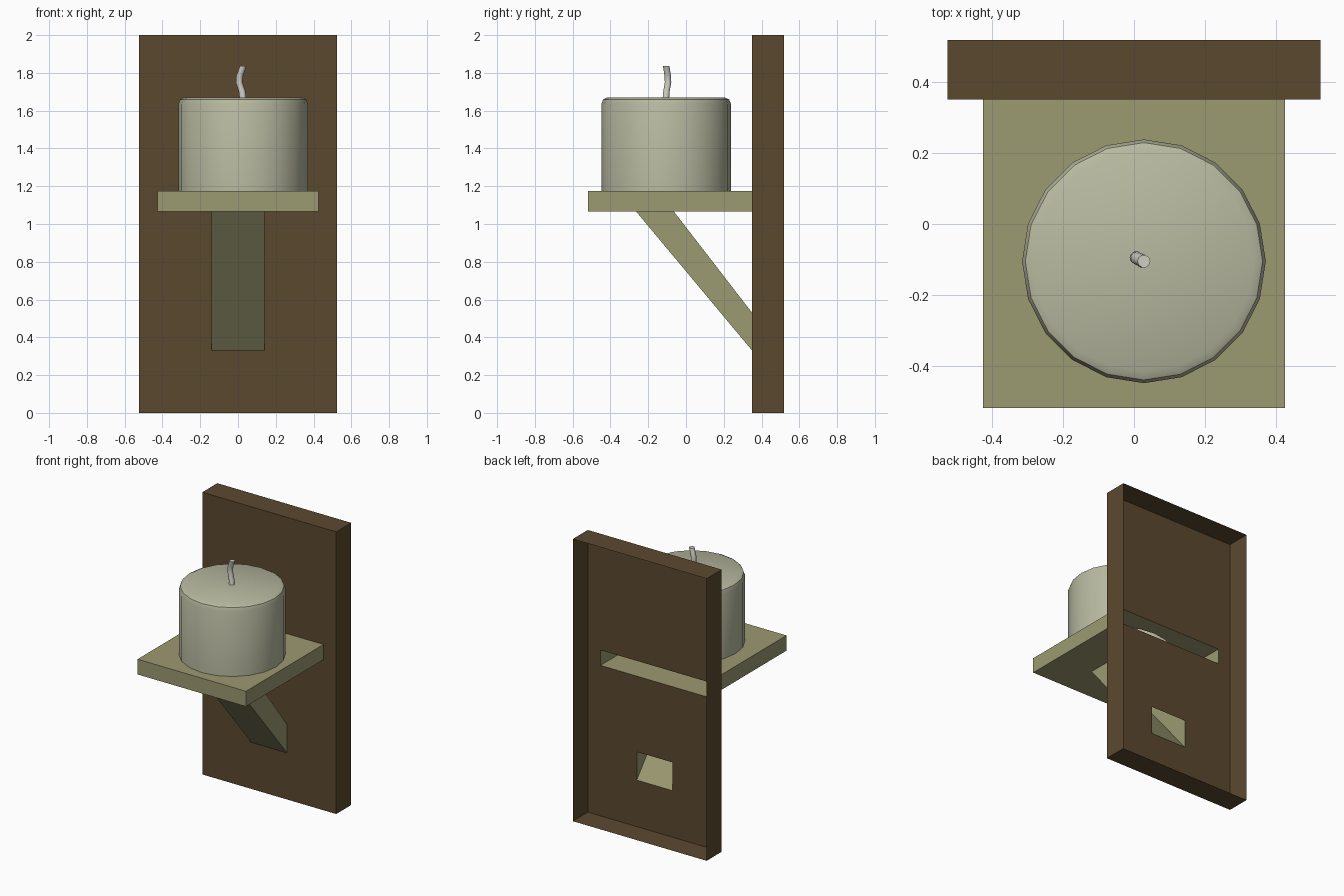
import bpy, bmesh, math
from mathutils import Vector

if "Cube" in bpy.data.objects:
    bpy.data.objects.remove(bpy.data.objects["Cube"])


def material(name, rgb):
    m = bpy.data.materials.new(name)
    m.diffuse_color = (*rgb, 1)
    m.use_nodes = True
    m.node_tree.nodes["Principled BSDF"].inputs["Base Color"].default_value = m.diffuse_color
    return m


def finish(bm, name, mat, smooth=False):
    bmesh.ops.remove_doubles(bm, verts=bm.verts, dist=1e-5)
    bmesh.ops.recalc_face_normals(bm, faces=bm.faces)
    me = bpy.data.meshes.new(name)
    bm.to_mesh(me)
    bm.free()
    ob = bpy.data.objects.new(name, me)
    bpy.context.collection.objects.link(ob)
    me.materials.append(mat)
    if smooth:
        bpy.context.view_layer.objects.active = ob
        ob.select_set(True)
        bpy.ops.object.shade_smooth_by_angle(angle=math.radians(40))
        ob.select_set(False)
    return ob


def rect(x, a0, a1, put):
    """Rectangle +-x wide, placed in space by put(x, a)."""
    return [put(-x, a0), put(x, a0), put(x, a1), put(-x, a1)]


def circle(c, r, n):
    return [Vector((c[0] + r * math.cos(2 * math.pi * i / n),
                    c[1] + r * math.sin(2 * math.pi * i / n), c[2])) for i in range(n)]


def plate(bm, *loops):
    """Flat sheet: first loop is the outline, the others are holes."""
    edges = []
    for loop in loops:
        vs = [bm.verts.new(p) for p in loop]
        edges += [bm.edges.new((vs[i - 1], vs[i])) for i in range(len(vs))]
    bmesh.ops.triangle_fill(bm, edges=edges, use_beauty=True, use_dissolve=False)


def loft(bm, rings, cap=False):
    """Skin between successive closed loops."""
    vr = [[bm.verts.new(p) for p in ring] for ring in rings]
    for a, b in zip(vr, vr[1:]):
        for i in range(len(a)):
            bm.faces.new((a[i - 1], a[i], b[i], b[i - 1]))
    if cap:
        bm.faces.new(vr[-1])


board_mat = material("dark_wood", (0.105, 0.066, 0.028))
shelf_mat = material("light_wood", (0.33, 0.32, 0.165))
wax_mat = material("wax", (0.48, 0.49, 0.355))
wick_mat = material("wick", (0.62, 0.61, 0.54))

FRONT, BACK = 0.35, 0.518          # backboard depth
Z0, Z1 = 1.067, 1.175              # shelf underside and top
SX, BX, CX, CY, CR = 0.425, 0.141, 0.028, -0.105, 0.343


def upright(y):
    return lambda x, z: Vector((x, y, z))


def level(z):
    return lambda x, y: Vector((x, y, z))


# Backboard: open-backed shell with openings where shelf and brace meet it
bm = bmesh.new()
plate(bm, rect(0.525, 0, 2, upright(FRONT)),
      rect(SX, Z0, Z1, upright(FRONT)),
      rect(BX, 0.33, 0.53, upright(FRONT)))
loft(bm, [rect(0.525, 0, 2, upright(y)) for y in (FRONT, BACK)])
finish(bm, "backboard", board_mat)

# Shelf: hollow, open at the wall, under the candle and over the brace
bm = bmesh.new()
loft(bm, [rect(SX, Z0, Z1, upright(y)) for y in (FRONT, -0.518)], cap=True)
for z, hole in ((Z1, circle((CX, CY, Z1), CR, 20)),
                (Z0, rect(BX, -0.265, -0.065, level(Z0)))):
    side = [f for f in bm.faces if all(abs(v.co.z - z) < 1e-4 for v in f.verts)]
    bmesh.ops.delete(bm, geom=side, context='FACES_ONLY')
    plate(bm, rect(SX, -0.518, FRONT, level(z)), hole)
finish(bm, "shelf", shelf_mat)

# Diagonal brace: hollow square tube from shelf underside to board
bm = bmesh.new()
loft(bm, [rect(BX, -0.265, -0.065, level(Z0)), rect(BX, 0.33, 0.53, upright(FRONT))])
finish(bm, "brace", shelf_mat)

# Candle with rounded top rim
bm = bmesh.new()
profile = [(CR, Z1), (CR, 1.635), (0.334, 1.659), (0.31, 1.671)]
loft(bm, [circle((CX, CY, z), r, 20) for r, z in profile], cap=True)
finish(bm, "candle", wax_mat, smooth=True)

# Bent wick
bm = bmesh.new()
path = [(0.027, -0.107, 1.66), (0.021, -0.103, 1.705), (0.006, -0.095, 1.75),
        (0.009, -0.097, 1.785), (0.028, -0.105, 1.837)]
loft(bm, [circle(p, 0.018, 10) for p in path], cap=True)
finish(bm, "wick", wick_mat, smooth=True)
